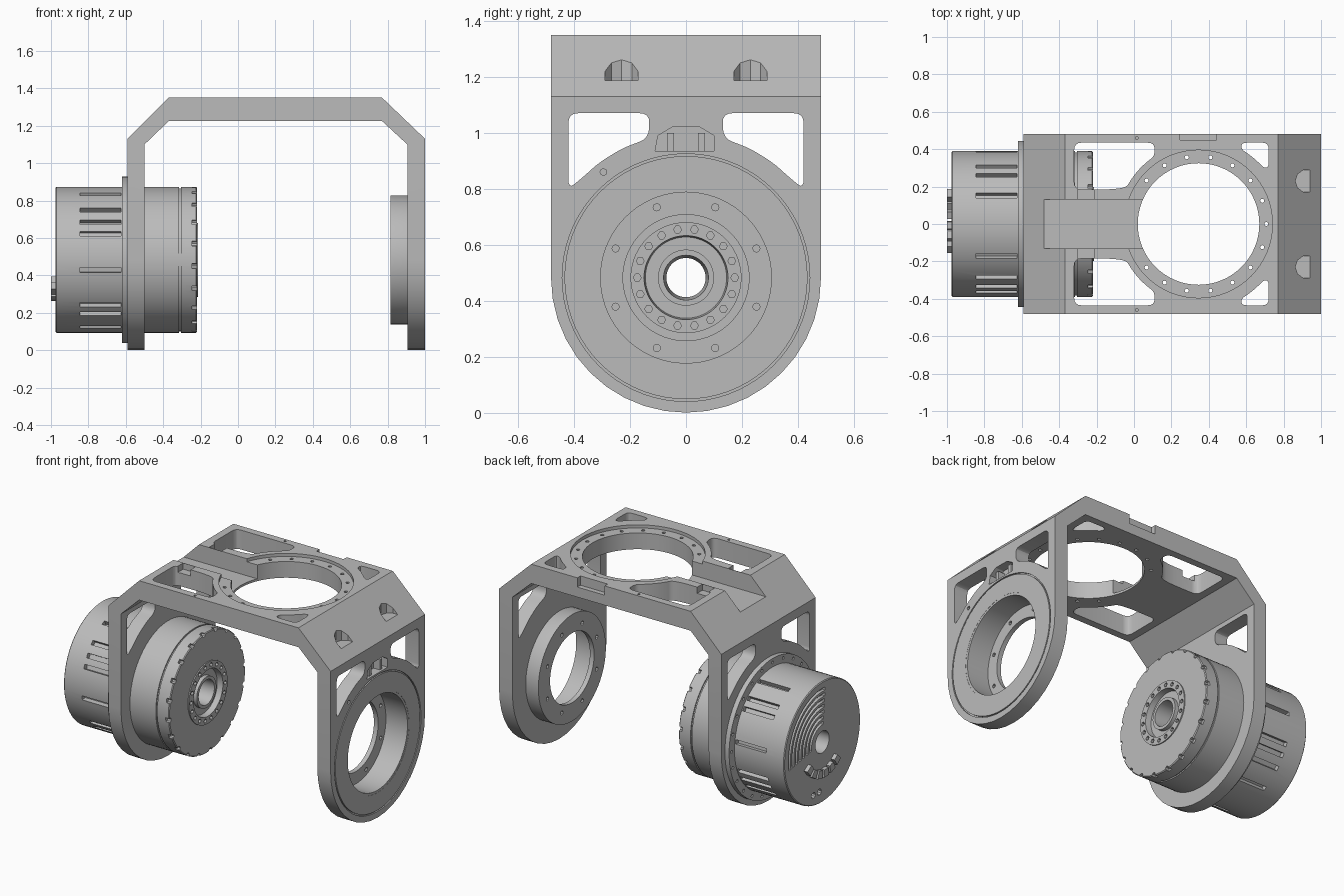
import bpy, bmesh
from math import sin, cos, radians, pi
from mathutils import Vector

cube = bpy.data.objects.get("Cube")
if cube:
    bpy.data.objects.remove(cube, do_unlink=True)

grey = bpy.data.materials.new("machined_grey")
grey.use_nodes = True
grey.diffuse_color = (0.5, 0.5, 0.5, 1)
grey.node_tree.nodes["Principled BSDF"].inputs["Base Color"].default_value = (0.5, 0.5, 0.5, 1)

AXIS_Z = 0.483   # height of the motor axis


def arc(cx, cy, r, a0, a1, n):
    return [(cx + r * cos(radians(a0 + (a1 - a0) * i / n)),
             cy + r * sin(radians(a0 + (a1 - a0) * i / n))) for i in range(n + 1)]


def circle(cx, cy, r, n=64):
    return arc(cx, cy, r, 0, 360, n)[:-1]


def polar(r, a):
    """Point in the y-z plane around the motor axis."""
    return r * cos(radians(a)), AXIS_Z + r * sin(radians(a))


def rect(a0, a1, b0, b1):
    return [(a0, b0), (a1, b0), (a1, b1), (a0, b1)]


def rounded(pts, r, n=4):
    """Round every corner of an outline, limited by the edge lengths."""
    out = []
    for i, p in enumerate(pts):
        p = Vector(p)
        a, b = Vector(pts[i - 1]) - p, Vector(pts[(i + 1) % len(pts)]) - p
        s = p + a.normalized() * min(r, a.length * 0.45)
        e = p + b.normalized() * min(r, b.length * 0.45)
        for k in range(n + 1):
            t = k / n
            out.append(tuple(s * (1 - t) ** 2 + p * 2 * t * (1 - t) + e * t * t))
    return out


def finish(name, bm):
    bmesh.ops.recalc_face_normals(bm, faces=bm.faces)
    me = bpy.data.meshes.new(name)
    bm.to_mesh(me)
    bm.free()
    me.materials.append(grey)
    ob = bpy.data.objects.new(name, me)
    bpy.context.collection.objects.link(ob)
    return ob


def solids(name, items):
    """Prisms from (axis, outline, low, high), all in one object."""
    bm = bmesh.new()
    for axis, pts, lo, hi in items:
        place = {"x": lambda p, h: (h, p[0], p[1]),
                 "y": lambda p, h: (p[0], h, p[1]),
                 "z": lambda p, h: (p[0], p[1], h)}[axis]
        low = [bm.verts.new(place(p, lo)) for p in pts]
        top = [bm.verts.new(place(p, hi)) for p in pts]
        bm.faces.new(low[::-1])
        bm.faces.new(top)
        for i in range(len(pts)):
            j = (i + 1) % len(pts)
            bm.faces.new((low[i], low[j], top[j], top[i]))
    return finish(name, bm)


def lathe(name, profile, n=72):
    """Closed (x, radius) profile turned around the motor axis."""
    bm = bmesh.new()
    rings = [[bm.verts.new((x, r * cos(2 * pi * k / n), AXIS_Z + r * sin(2 * pi * k / n)))
              for k in range(n)] for x, r in profile]
    for i, a in enumerate(rings):
        b = rings[(i + 1) % len(rings)]
        for k in range(n):
            m = (k + 1) % n
            bm.faces.new((a[k], a[m], b[m], b[k]))
    return finish(name, bm)


def apply_cut(ob, cutter, op="DIFFERENCE"):
    mod = ob.modifiers.new("cut", "BOOLEAN")
    mod.operation, mod.solver, mod.object = op, "EXACT", cutter
    bpy.context.view_layer.objects.active = ob
    bpy.ops.object.modifier_apply(modifier=mod.name)
    bpy.data.objects.remove(cutter, do_unlink=True)


def cut(ob, items):
    apply_cut(ob, solids("cutter", items))


def smooth(ob):
    bpy.ops.object.select_all(action="DESELECT")
    ob.select_set(True)
    bpy.context.view_layer.objects.active = ob
    bpy.ops.object.shade_smooth_by_angle(angle=radians(28))


def mirror(pts):
    return [(x, -y) for x, y in pts]


# Bent yoke frame: arch section trimmed by the round-ended leg outline
arch = [(-0.59, -0.1), (-0.59, 1.13), (-0.37, 1.35), (0.77, 1.35), (1, 1.13), (1, -0.1),
        (0.905, -0.1), (0.905, 1.1), (0.77, 1.225), (-0.37, 1.225), (-0.5, 1.1), (-0.5, -0.1)]
frame = solids("yoke_frame", [("y", arch, -0.6, 0.6)])
leg_shape = [(0.482, 1.5), (-0.482, 1.5)] + arc(0, AXIS_Z, 0.482, 180, 360, 20)
apply_cut(frame, solids("trim", [("x", leg_shape, -2, 2)]), "INTERSECT")

# Leg windows, cut through both legs
win = rounded([(0.13, 1.07)] + [polar(0.515, 75), polar(0.515, 64), polar(0.515, 53),
              polar(0.515, 43), (0.42, 0.8), (0.42, 1.07)], 0.035)
cut(frame, [("x", win, -0.8, 1.2), ("x", [(-y, z) for y, z in win], -0.8, 1.2)])

# Top plate: ring seat, round opening, windows
RX = 0.345
cut(frame, [("z", circle(RX, 0, 0.395), 1.33, 1.5)])
big = rounded([(-0.32, 0.435), (0.11, 0.435)] + arc(RX, 0, 0.432, 123, 153, 5)
              + [(-0.12, 0.185), (-0.32, 0.185)], 0.04)
small = rounded([(0.72, 0.435), (0.575, 0.435)] + arc(RX, 0, 0.46, 60, 41, 3)
                + [(0.72, 0.3)], 0.035)
holes = [("z", p, 1, 1.5) for p in (big, mirror(big), small, mirror(small))]
holes.append(("z", circle(RX, 0, 0.325), 1, 1.5))
holes += [("z", circle(*arc(RX, 0, 0.362, a, a, 1)[0], 0.011, 8), 1, 1.5)
          for a in range(-140, 141, 20)]
cut(frame, holes)
# Cable channel, rear edge notch, screw pockets and small tapped holes
channel = rect(-0.49, 0.06, -0.13, 0.13)
cut(frame, [("z", channel, 1.24, 1.5), ("z", rect(0.245, 0.44, 0.45, 0.6), 1.29, 1.5)]
    + [("z", circle(0.925, s * 0.23, 0.062, 10), 1.187, 1.5) for s in (-1, 1)]
    + [("z", circle(0.015, s * 0.46, 0.008, 8), 1.3, 1.5) for s in (-1, 1)]
    + [("z", rect(-0.3, -0.21, s * 0.16 - 0.028, s * 0.16 + 0.028), 1.31, 1.5) for s in (-1, 1)])

# Bores in both legs and the latch pocket above the right one
latch = [(-0.11, 0.935), (0.1, 0.935), (0.1, 0.99), (0.05, 1.02), (-0.05, 1.02), (-0.1, 0.99)]
cut(frame, [("x", circle(0, AXIS_Z, 0.385), -0.8, -0.3),
            ("x", circle(0, AXIS_Z, 0.32), 0.8, 1.2),
            ("x", latch, 0.94, 1.2),
            ("x", circle(-0.295, 0.86, 0.012, 8), 0.96, 1.2)])
apply_cut(frame, lathe("groove", [(0.99, 0.434), (1.1, 0.434), (1.1, 0.442), (0.99, 0.442)]))
smooth(frame)
latch_lugs = solids("latch_lugs", [("x", rect(y - 0.012, y + 0.012, 0.93, 1.0), 0.93, 0.985)
                                   for y in (-0.055, 0.055)])

# Bearing hub on the idle leg
hub = lathe("bearing_hub", [(0.815, 0.225), (0.815, 0.345), (0.92, 0.345), (0.999, 0.33),
                            (0.999, 0.305), (0.845, 0.305), (0.845, 0.225)])
cut(hub, [("x", circle(*polar(0.272, 22.5 + 45 * k), 0.013, 8), 0.7, 0.9) for k in range(8)])
smooth(hub)

# Drive motor: rear can, flange, front drum, output face and through bore
motor = lathe("drive_motor", [
    (-0.975, 0.07), (-0.975, 0.385), (-0.97, 0.39), (-0.62, 0.39), (-0.62, 0.445),
    (-0.588, 0.445), (-0.588, 0.39), (-0.315, 0.39), (-0.315, 0.382), (-0.305, 0.382),
    (-0.305, 0.39), (-0.225, 0.39), (-0.22, 0.385), (-0.22, 0.198), (-0.213, 0.198),
    (-0.213, 0.15), (-0.25, 0.145), (-0.25, 0.1), (-0.225, 0.1), (-0.225, 0.08), (-0.5, 0.07)])

# Cooling slots along the rear can
slots = []
for base in (0, 180):
    for a in (67, 48, 38, 8, -21, -31, -43, -64):
        c, s = cos(radians(a + base)), sin(radians(a + base))
        slots.append(("x", [(r * c - w * s, AXIS_Z + r * s + w * c)
                            for r, w in ((0.36, -0.014), (0.42, -0.014),
                                         (0.42, 0.014), (0.36, 0.014))], -0.845, -0.625))
cut(motor, slots)
# Bolt holes on the flange, rim and output face
cut(motor, [("x", circle(*polar(0.42, 15 * k), 0.01, 8), -0.7, -0.605) for k in range(24)]
    + [("x", circle(*polar(0.385, 18 * k + 5), 0.015, 8), -0.245, -0.1) for k in range(20)]
    + [("x", circle(*polar(0.174, 20 * k), 0.014, 6), -0.235, -0.1) for k in range(18)])
# Curved vents and sockets in the rear cover
vents = []
for k in range(7):
    r = 0.11 + 0.036 * k
    vents.append(("x", arc(0, AXIS_Z, r, -10, 95, 16) + arc(0, AXIS_Z, r + 0.02, 95, -10, 16),
                  -1.1, -0.955))
vents += [("x", circle(y, 0.17, 0.02, 10), -1.1, -0.95) for y in (0.03, 0.09)]
cut(motor, vents)
smooth(motor)

# Row of terminals on the rear cover
solids("terminals", [("x", [polar(0.17, a), polar(0.17, a + 13), polar(0.22, a + 13),
                            polar(0.22, a)], -1.0, -0.96) for a in range(225, 325, 18)])
